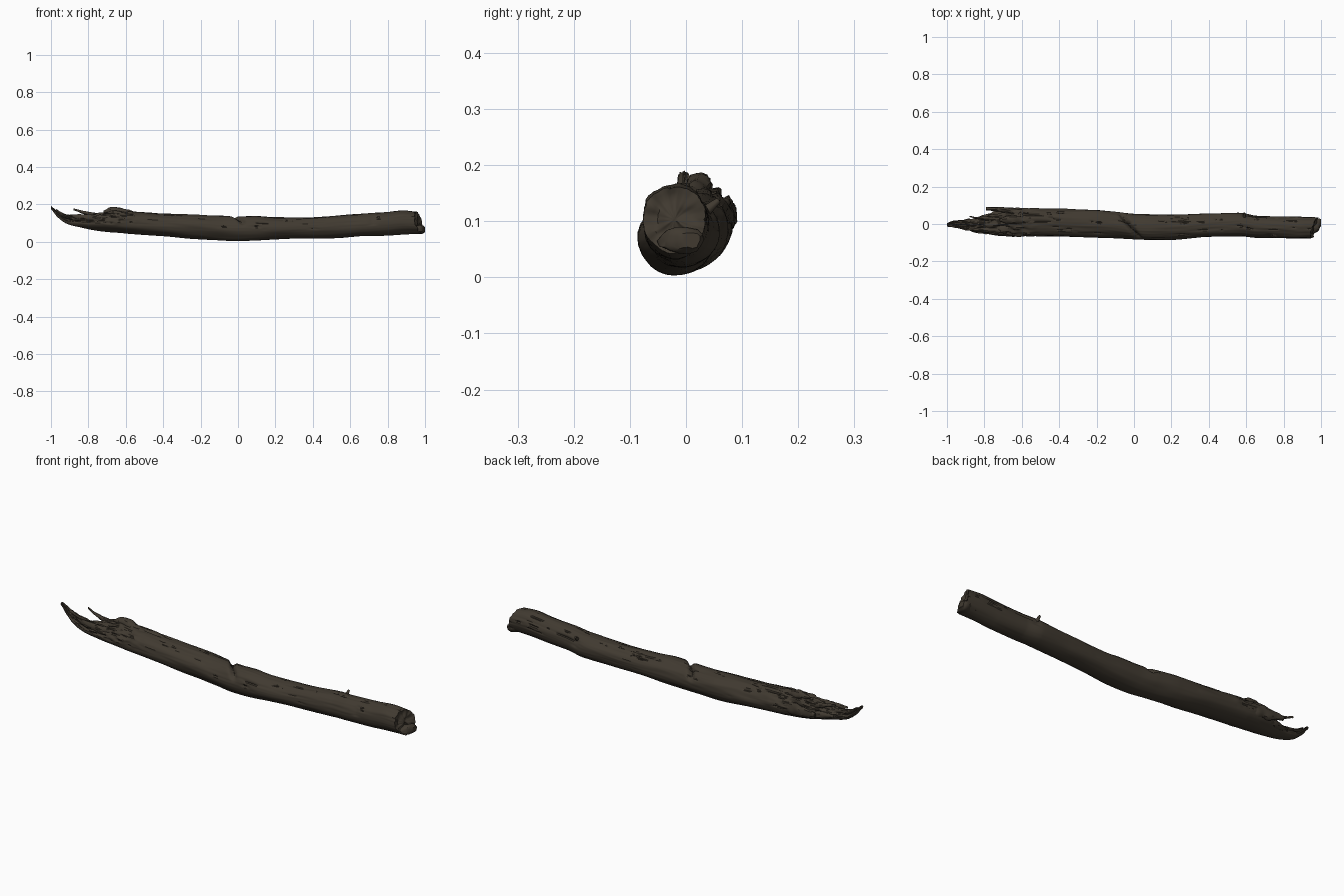
import bpy, bmesh, math
from mathutils import Vector, noise

if "Cube" in bpy.data.objects:
    bpy.data.objects.remove(bpy.data.objects["Cube"])


def material(name, rgb):
    m = bpy.data.materials.new(name)
    m.diffuse_color = (*rgb, 1)
    m.use_nodes = True
    m.node_tree.nodes["Principled BSDF"].inputs["Base Color"].default_value = m.diffuse_color
    return m


BARK = material("weathered wood", (0.052, 0.042, 0.030))
CRACK = material("dark crack", (0.030, 0.024, 0.017))


def bump(v, mid, width):
    return math.exp(-((v - mid) / width) ** 2)


def step(a, b, v):
    t = min(1, max(0, (v - a) / (b - a)))
    return t * t * (3 - 2 * t)


def sample(stations, x):
    """Smooth lookup of (y min, y max, z min, z max) along the length."""
    for i in range(len(stations) - 1):
        if x <= stations[i + 1][0] or i == len(stations) - 2:
            break
    p = [stations[max(0, min(len(stations) - 1, i + k))] for k in (-1, 0, 1, 2)]
    t = (x - p[1][0]) / (p[2][0] - p[1][0])
    out = []
    for a, b, c, d in zip(*[q[1:] for q in p]):
        out.append(b + 0.5 * t * (c - a + t * (2 * a - 5 * b + 4 * c - d
                                               + t * (3 * (b - c) + d - a))))
    return out


def loft(name, stations, steps, sides, relief, end_slant=None, caps=6):
    """Skin elliptical rings along x; relief returns a radial offset and a crack flag."""
    bm = bmesh.new()
    x0, x1 = stations[0][0], stations[-1][0]
    rings, cracks = [], {}
    for i in range(steps + 1):
        x = x0 + (x1 - x0) * i / steps
        ya, yb, za, zb = sample(stations, x)
        ring = []
        for j in range(sides):
            a = 2 * math.pi * j / sides
            c, s = math.cos(a), math.sin(a)
            d, crack = relief(x, c, s)
            ry, rz = max(0.002, (yb - ya) / 2), max(0.002, (zb - za) / 2)
            k = 1 + max(-0.6, d / max(0.02, min(ry, rz)))
            px = x + (end_slant(x, c, s) if end_slant else 0)
            v = bm.verts.new((px, (ya + yb) / 2 + c * ry * k, (za + zb) / 2 + s * rz * k))
            cracks[v] = crack
            ring.append(v)
        rings.append(ring)
    # closing rings at the broken faces
    for end, sign in ((rings[-1], 1), (rings[0], -1)):
        mid = sum((v.co for v in end), Vector()) / sides
        for n in range(1, caps + 1):
            f = 1 - n / (caps + 0.5)
            ring = []
            for v in end:
                co = mid + (v.co - mid) * f
                co.x += sign * (noise.noise(co * 38) * 0.014 - 0.008) * (1 - f ** 4) * (caps > 2)
                w = bm.verts.new(co)
                cracks[w] = noise.noise(co * 38) < -0.42
                ring.append(w)
            if sign > 0:
                rings.append(ring)
            else:
                rings.insert(0, ring)
    for r, q in zip(rings, rings[1:]):
        for j in range(sides):
            k = (j + 1) % sides
            f = bm.faces.new((r[j], r[k], q[k], q[j]))
            f.material_index = int(sum(cracks[v] for v in f.verts) >= 3)
    bm.faces.new(rings[0])
    bm.faces.new(rings[-1])
    bmesh.ops.recalc_face_normals(bm, faces=bm.faces[:])
    me = bpy.data.meshes.new(name)
    bm.to_mesh(me)
    bm.free()
    me.materials.append(BARK)
    me.materials.append(CRACK)
    ob = bpy.data.objects.new(name, me)
    bpy.context.collection.objects.link(ob)
    bpy.context.view_layer.objects.active = ob
    ob.select_set(True)
    bpy.ops.object.shade_smooth_by_angle(angle=math.radians(40))
    ob.select_set(False)
    return ob


def trunk_relief(x, c, s):
    up = step(-0.5, 0.5, s)
    # long grain, slow lumps and ragged rot at the left end
    d = 0.004 * noise.noise(Vector((x * 5, c * 1.5, s * 1.5)))
    d += 0.002 * noise.noise(Vector((x * 6, c * 9, s * 9))) * (0.3 + up)
    rot = step(-0.45, -0.7, x) * up
    d += 0.013 * rot * noise.noise(Vector((x * 22, c * 4 + 7, s * 4)))
    # thin wandering cracks along the upper side
    g = noise.noise(Vector((x * 3.5 + 4, c * 4, s * 4)))
    patch = step(0.0, 0.25, noise.noise(Vector((x * 4, c * 2 + 9, s * 2))) + 0.3 * rot)
    crack = bump(g, 0, 0.05) * patch * up
    d -= 0.007 * crack
    # slanted notch across the top with a raised lip
    cut = bump(x, -0.02 - 0.05 * c, 0.016) * step(0.1, 0.8, s)
    d -= 0.02 * cut
    # knot hollows on the front and back
    for kx, kc in ((0.72, -0.9), (0.60, 0.85)):
        r = math.hypot((x - kx) / 0.02, (c - kc) / 0.2)
        if s > 0:
            d -= 0.005 * math.exp(-r * r)
    return d, crack > 0.55 or cut > 0.8


def trunk_end(x, c, s):
    f = step(0.8, 0.965, x)
    rough = noise.noise(Vector((c * 3, s * 3, 2))) * 0.012
    return f * (0.018 * c - 0.012 * s + rough)


# main trunk: x, y min, y max, z min, z max
TRUNK = [
    (-1.00, -0.012, 0.004, 0.172, 0.190), (-0.97, -0.016, 0.014, 0.135, 0.166),
    (-0.93, -0.024, 0.018, 0.102, 0.146), (-0.89, -0.034, 0.022, 0.086, 0.138),
    (-0.84, -0.047, 0.030, 0.076, 0.136), (-0.79, -0.052, 0.045, 0.066, 0.142),
    (-0.74, -0.060, 0.068, 0.058, 0.150), (-0.68, -0.065, 0.082, 0.051, 0.165),
    (-0.60, -0.066, 0.085, 0.044, 0.164), (-0.40, -0.069, 0.081, 0.029, 0.152),
    (-0.20, -0.071, 0.076, 0.014, 0.145), (-0.08, -0.076, 0.062, 0.007, 0.137),
    (0.00, -0.082, 0.052, 0.004, 0.136), (0.10, -0.086, 0.050, 0.007, 0.138),
    (0.20, -0.083, 0.051, 0.013, 0.128), (0.40, -0.071, 0.055, 0.018, 0.133),
    (0.57, -0.066, 0.060, 0.022, 0.143), (0.65, -0.074, 0.045, 0.028, 0.148),
    (0.80, -0.076, 0.040, 0.035, 0.158), (0.89, -0.078, 0.038, 0.042, 0.166),
    (0.965, -0.077, 0.036, 0.044, 0.162),
]
loft("trunk", TRUNK, 330, 80, trunk_relief, trunk_end)


def splinter_relief(x, c, s):
    return 0.006 * noise.noise(Vector((x * 30, c * 2, s * 2))), False


# torn strips of wood around the broken left end
SPLINTERS = {
    "back_splinter": [(-0.79, 0.072, 0.090, 0.105, 0.125), (-0.74, 0.068, 0.091, 0.090, 0.135),
                      (-0.66, 0.050, 0.087, 0.080, 0.140), (-0.56, 0.050, 0.076, 0.090, 0.125)],
    "top_splinter": [(-0.72, 0.015, 0.025, 0.158, 0.166), (-0.69, 0.005, 0.040, 0.150, 0.180),
                     (-0.65, 0.000, 0.046, 0.145, 0.186), (-0.60, 0.000, 0.040, 0.140, 0.173),
                     (-0.50, 0.000, 0.030, 0.130, 0.150)],
    "curled_splinter": [(-0.88, 0.038, 0.044, 0.168, 0.178), (-0.85, 0.028, 0.038, 0.157, 0.170),
                        (-0.80, 0.020, 0.040, 0.138, 0.160), (-0.72, 0.010, 0.040, 0.110, 0.150)],
    "front_splinter": [(-0.90, -0.032, -0.024, 0.138, 0.146), (-0.84, -0.042, -0.022, 0.110, 0.146),
                       (-0.76, -0.050, -0.015, 0.100, 0.145), (-0.68, -0.050, -0.020, 0.110, 0.145)],
    "tip_splinter": [(-0.972, -0.004, 0.003, 0.168, 0.174), (-0.95, -0.004, 0.008, 0.146, 0.160),
                     (-0.90, -0.004, 0.012, 0.115, 0.138)],
    "low_splinter": [(-0.86, 0.022, 0.030, 0.100, 0.112), (-0.80, 0.022, 0.050, 0.085, 0.120),
                     (-0.70, 0.030, 0.070, 0.075, 0.120)],
    # jagged lip at the right end
    "end_lip": [(0.90, -0.040, 0.010, 0.052, 0.080), (0.96, -0.050, 0.028, 0.045, 0.085),
                (0.985, -0.040, 0.032, 0.042, 0.088), (1.0, -0.010, 0.025, 0.052, 0.080)],
}
for name, stations in SPLINTERS.items():
    loft(name, stations, 24, 14, splinter_relief, caps=2)

# broken twig stub on the back
bpy.ops.mesh.primitive_cone_add(vertices=10, radius1=0.010, radius2=0.005, depth=0.03,
                                location=(0.59, 0.047, 0.128),
                                rotation=(math.radians(-50), 0, 0))
stub = bpy.context.object
stub.name = "twig_stub"
stub.data.materials.append(BARK)
bpy.ops.object.shade_smooth_by_angle(angle=math.radians(40))
